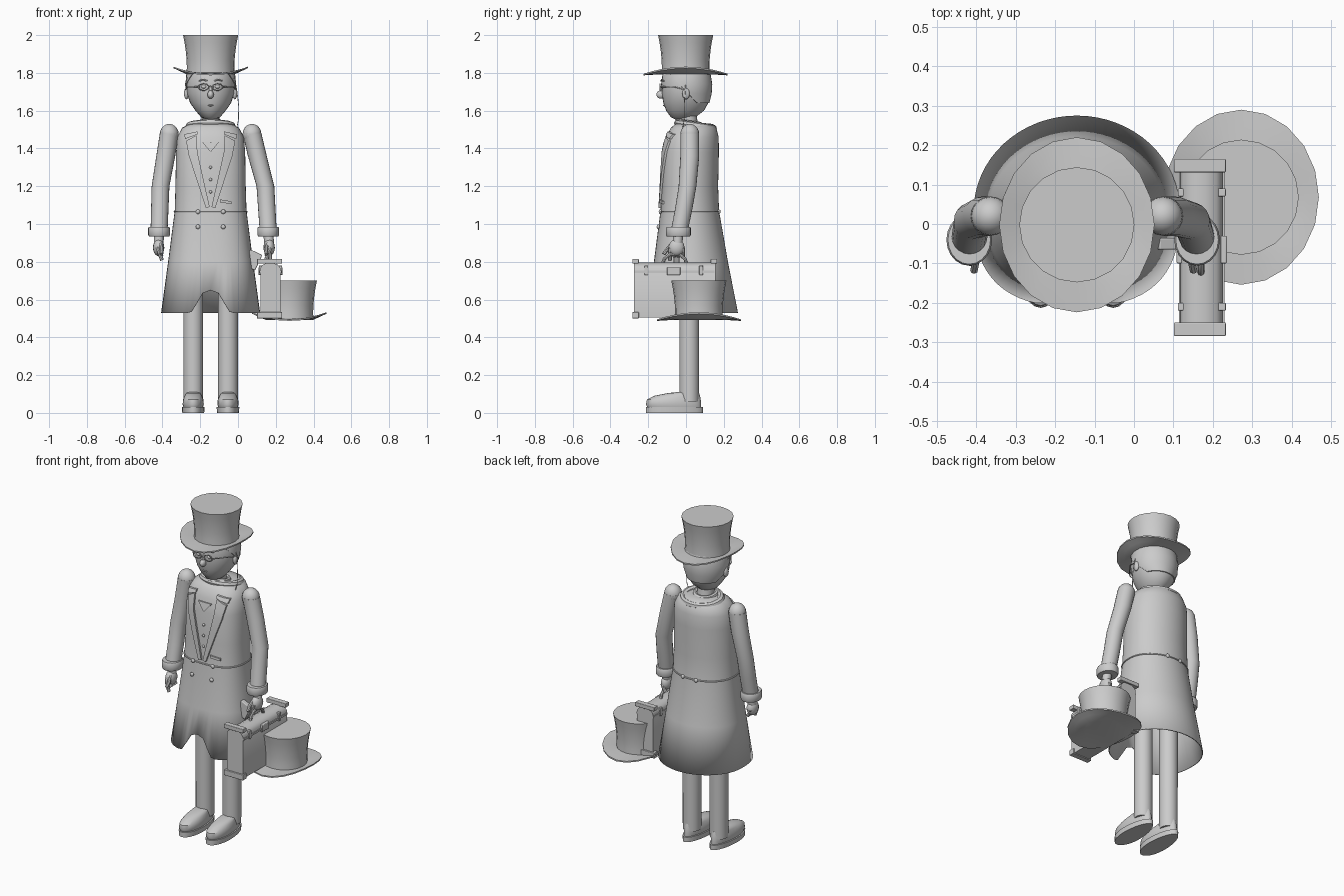
import bpy, bmesh, math
from mathutils import Vector

if "Cube" in bpy.data.objects:
    bpy.data.objects.remove(bpy.data.objects["Cube"])

CX = -0.145  # body centre line
mat = bpy.data.materials.new("plain grey")
mat.diffuse_color = (0.6, 0.6, 0.6, 1)
mat.use_nodes = True
mat.node_tree.nodes["Principled BSDF"].inputs["Base Color"].default_value = mat.diffuse_color


def finish(ob, name, angle=40):
    ob.name = name
    ob.data.materials.clear()
    ob.data.materials.append(mat)
    bpy.ops.object.select_all(action='DESELECT')
    ob.select_set(True)
    bpy.context.view_layer.objects.active = ob
    bpy.ops.object.shade_smooth_by_angle(angle=math.radians(angle))
    return ob


def loft(name, rings, caps=(True, True), angle=40):
    bm = bmesh.new()
    vs = [[bm.verts.new(p) for p in r] for r in rings]
    n = len(vs[0])
    for a, b in zip(vs, vs[1:]):
        for i in range(n):
            bm.faces.new((a[i], a[(i + 1) % n], b[(i + 1) % n], b[i]))
    if caps[0]:
        bm.faces.new(vs[0][::-1])
    if caps[1]:
        bm.faces.new(vs[-1])
    bmesh.ops.recalc_face_normals(bm, faces=bm.faces)
    me = bpy.data.meshes.new(name)
    bm.to_mesh(me)
    bm.free()
    ob = bpy.data.objects.new(name, me)
    bpy.context.collection.objects.link(ob)
    return finish(ob, name, angle)


def ring(x, y, z, rx, ry, n=20):
    return [(x + rx * math.cos(t), y + ry * math.sin(t), z)
            for t in (2 * math.pi * i / n for i in range(n))]


def tube(name, sections, n=20):  # sections: x, y, z, radius
    return loft(name, [ring(x, y, z, r, r, n) for x, y, z, r in sections])


def ball(name, loc, size, rot=(0, 0, 0), seg=16):
    bpy.ops.mesh.primitive_uv_sphere_add(segments=seg, ring_count=seg // 2 + 2, location=loc, rotation=rot)
    ob = bpy.context.object
    ob.scale = size
    return finish(ob, name)


def box(name, loc, size, bevel=0.0, rot=(0, 0, 0)):
    bpy.ops.mesh.primitive_cube_add(size=1, location=loc, rotation=rot)
    ob = bpy.context.object
    ob.scale = size
    bpy.ops.object.transform_apply(location=False, rotation=False)
    if bevel:
        m = ob.modifiers.new("bevel", 'BEVEL')
        m.width, m.segments = bevel, 3
    return finish(ob, name)


def torus(name, loc, r, t, rot=(0, 0, 0), scale=(1, 1, 1)):
    bpy.ops.mesh.primitive_torus_add(major_radius=r, minor_radius=t, major_segments=28,
                                     minor_segments=8, location=loc, rotation=rot)
    bpy.context.object.scale = scale
    return finish(bpy.context.object, name)


def wire(name, pts, r):
    cu = bpy.data.curves.new(name, 'CURVE')
    cu.dimensions, cu.bevel_depth, cu.bevel_resolution, cu.use_fill_caps = '3D', r, 2, True
    sp = cu.splines.new('POLY')
    sp.points.add(len(pts) - 1)
    for p, c in zip(sp.points, pts):
        p.co = (*c, 1)
    ob = bpy.data.objects.new(name, cu)
    bpy.context.collection.objects.link(ob)
    bpy.ops.object.select_all(action='DESELECT')
    ob.select_set(True)
    bpy.context.view_layer.objects.active = ob
    bpy.ops.object.convert(target='MESH')
    return finish(bpy.context.object, name)


# coat: sections of height, half width, front y, back y
COAT = [(0.53, .262, -.21, .275), (0.66, .243, -.19, .25), (0.80, .225, -.17, .222),
        (1.07, .19, -.135, .175), (1.20, .186, -.128, .17), (1.38, .183, -.122, .174),
        (1.46, .176, -.105, .173), (1.51, .15, -.08, .16), (1.53, .11, -.055, .14), (1.535, .06, -.03, .09)]


def section(z):
    for a, b in zip(COAT, COAT[1:]):
        if z <= b[0]:
            k = max(0, (z - a[0]) / (b[0] - a[0]))
            return [p + (q - p) * k for p, q in zip(a, b)][1:]
    return COAT[-1][1:]


def coat_point(t, z):
    rx, f, b = section(z)
    cy, ry = (f + b) / 2, (b - f) / 2
    c, s = math.cos(t), math.sin(t)
    e = 2 / 2.6 if s < 0 else 1  # flatter front
    return (CX + rx * math.copysign(abs(c) ** e, c), cy + ry * math.copysign(abs(s) ** e, s), z)


def front_y(dx, z):
    rx, f, b = section(z)
    return (f + b) / 2 - (b - f) / 2 * (1 - min(1, abs(dx) / rx) ** 2.6) ** (1 / 2.6)


N = 64
angles = [2 * math.pi * i / N for i in range(N)]
hem = []
for t in angles:  # raised notch at the front of the hem
    p = coat_point(t, 0.53)
    lift = min(1, max(0, (0.105 - abs(p[0] - CX)) / 0.07)) if p[1] < 0 else 0
    hem.append(coat_point(t, 0.53 + 0.12 * lift))
coat = loft("coat", [hem] + [[coat_point(t, c[0]) for t in angles] for c in COAT[2:]], (False, True))
coat.modifiers.new("thickness", 'SOLIDIFY').thickness = 0.006
seam = [coat_point(t, 1.065) for t in angles]
wire("waist_seam", seam + seam[:1], 0.005)


# plates that follow the coat front, outline in (offset from centre, z)
def plate(name, outline, lift, steps=6):
    a, b = outline  # two edges joined by quads
    def at(edge, k):
        k *= len(edge) - 1
        i = min(int(k), len(edge) - 2)
        return Vector(edge[i]).lerp(Vector(edge[i + 1]), k - i)
    rings = []
    for i in range(steps + 1):
        p, q = at(a, i / steps), at(b, i / steps)
        pts = [p, p.lerp(q, .5), q]
        front = [(CX + v.x, front_y(v.x, v.y) - lift, v.y) for v in pts]
        back = [(x, y + lift + .002, z) for x, y, z in front[::-1]]
        rings.append(front + back)
    return loft(name, rings, angle=30)


for s, side in ((-1, "left"), (1, "right")):
    plate("lapel_" + side, ([(s * .075, 1.47), (s * .07, 1.38), (s * .005, 1.09)],
                            [(s * .13, 1.44), (s * .115, 1.36), (s * .025, 1.085)]), .012)
    plate("lapel_notch_" + side, ([(s * .07, 1.49), (s * .07, 1.475)],
                                  [(s * .14, 1.475), (s * .135, 1.45)]), .014, 2)
    for z in (1.065, 0.985):
        ball("coat_button", (CX + s * .067, front_y(.067, z) - .004, z), (.012, .009, .012), seg=12)
    ball("back_button", (CX + s * .045, section(1.065)[2] - .002, 1.065), (.012, .01, .012), seg=12)
plate("necktie", ([(-.045, 1.435), (-.004, 1.385)], [(.045, 1.435), (.004, 1.385)]), .008, 3)
plate("breast_pocket", ([(.05, 1.13), (.05, 1.115)], [(.11, 1.12), (.11, 1.105)]), .009, 2)
for z in (1.30, 1.235, 1.17):
    ball("waistcoat_button", (CX, front_y(0, z) - .002, z), (.008, .007, .008), seg=10)

# collar and neck
torus("collar", (CX, .05, 1.52), .10, .02, (math.radians(-8), 0, 0), (1.1, .95, 1))
torus("shirt_collar", (CX, .015, 1.535), .06, .014, (math.radians(-8), 0, 0))
tube("neck", [(CX, .02, 1.48, .055), (CX, .01, 1.56, .048), (CX, .0, 1.62, .055)])

# head: height, half width, front y, back y
HEAD = [(1.553, .02, -.055, .02), (1.565, .05, -.08, .05), (1.60, .08, -.105, .095), (1.64, .108, -.12, .118),
        (1.69, .125, -.128, .13), (1.74, .13, -.132, .133), (1.79, .124, -.125, .125), (1.83, .11, -.11, .11)]
loft("head", [ring(CX, (f + b) / 2, z, w, (b - f) / 2, 28) for z, w, f, b in HEAD])
hair = []
for z, w, f, b in HEAD[3:]:
    y0 = .06 - (z - 1.64) * .95  # hairline moves forward with height
    r = (b - f) / 2 + .006
    c = (f + b) / 2
    a0 = math.asin(max(-.95, min(.95, (y0 - c) / r)))
    arc = [a0 + (math.pi - 2 * a0) * i / 20 for i in range(21)]
    outer = [(CX + (w + .006) * math.cos(t), c + r * math.sin(t), z) for t in arc]
    inner = [(CX + (w - .01) * math.cos(t), c + (r - .016) * math.sin(t), z) for t in arc[::-1]]
    hair.append(outer + inner)
loft("hair", hair)
ball("nose", (CX, -.133, 1.685), (.017, .024, .022))
ball("nose_bridge", (CX, -.128, 1.71), (.009, .012, .025))
ball("mouth", (CX, -.112, 1.628), (.015, .01, .005))
for s, side in ((-1, "left"), (1, "right")):
    ball("ear_" + side, (CX + s * .128, .0, 1.69), (.013, .02, .03))
    ball("eye_" + side, (CX + s * .036, -.124, 1.727), (.014, .01, .01))
    torus("spectacle_rim_" + side, (CX + s * .037, -.138, 1.725), .024, .003, (math.pi / 2, 0, 0), (1.1, .75, 1))
    wire("spectacle_arm_" + side, [(CX + s * .063, -.138, 1.727), (CX + s * .122, -.06, 1.725),
                                   (CX + s * .135, .0, 1.71)], .003)
    wire("eyebrow_" + side, [(CX + s * .018, -.132, 1.757), (CX + s * .04, -.129, 1.765),
                             (CX + s * .062, -.118, 1.757)], .004)
wire("spectacle_bridge", [(CX - .012, -.139, 1.728), (CX + .012, -.139, 1.728)], .003)
wire("spectacle_cord", [(CX + .13, .0, 1.76), (-.005, -.005, 1.70), (.004, -.01, 1.62),
                        (.002, -.01, 1.55), (-.01, -.02, 1.49)], .002)


# top hats with a brim curled up at the sides
def top_hat(name, dx, dy, dz):
    x, y = CX + dx, dy
    def brim(k, drop):
        pts = ring(x, y, 0, .127 + .070 * k, .127 + .095 * k, 20)
        return [(px, py, 1.797 + dz - drop + k * (.038 * ((px - x) / (.127 + .07 * k)) ** 2 - .006))
                for px, py, _ in pts]
    crown = [(1.83, .126), (1.87, .127), (1.92, .132), (1.96, .138), (2.0, .146)]
    rings = [brim(0, .004), brim(.5, .004), brim(1, .004), brim(1, -.004), brim(.5, -.004), brim(0, -.004)]
    rings += [ring(x, y, z + dz, r, r, 20) for z, r in crown]
    loft(name, rings)


top_hat("worn_top_hat", 0, -.002, 0)
top_hat("carried_top_hat", .417, .068, -1.30)

# arms, cuffs and hands
for side, sx, ex, wx, hx, d in (("left", -.364, -.41, -.418, -.42, 1), ("right", .074, .145, .160, .165, -1)):
    ball("shoulder_" + side, (sx, .02, 1.475), (.05, .05, .055))
    tube("sleeve_" + side, [(sx, .02, 1.48, .05), ((sx * .6 + ex * .4), .02, 1.36, .05),
                            (ex, .008, 1.20, .047), ((ex + wx) / 2, -.012, 1.08, .046),
                            (wx, -.036, .96, .045)])
    cuff = loft("cuff_" + side, [ring(wx, -.04, z, r, r + .008) for z, r in
                                 ((.935, .04), (.935, .054), (.943, .058), (.977, .058), (.985, .054))])
    tube("wrist_" + side, [(wx, -.04, .95, .027), (hx, -.045, .90, .026)], 12)
    ball("hand_" + side, (hx, -.05, .875), (.03, .042, .045))
    for i in range(4):
        y = -.085 + i * .023
        tip = -.012 if side == "left" else .0
        wire("finger_" + side, [(hx - .008 * d, y, .875), (hx + .004 * d, y + tip, .845),
                                (hx + .018 * d, y + tip, .828 - .02 * (i == 0))], .010)
    wire("thumb_" + side, [(hx + .01 * d, -.075, .895), (hx + .018 * d, -.10, .865),
                           (hx + .014 * d, -.118, .84)], .010)

# legs and shoes
for side, x in (("left", -.237), ("right", -.053)):
    tube("trouser_" + side, [(x, .017, .06, .052), (x, .017, .95, .053)], 24)
    def shoe(z, w, y0, y1):  # rounded-end outline, wider at the toe
        return [(x + w * math.cos(t) * (1 - .12 * math.sin(t)), (y0 + y1) / 2 + (y1 - y0) / 2 * math.sin(t), z)
                for t in (2 * math.pi * i / 28 for i in range(28))]
    loft("sole_" + side, [shoe(0, .058, -.213, .09), shoe(.03, .06, -.213, .09)])
    loft("shoe_upper_" + side, [shoe(.03, .052, -.205, .08), shoe(.045, .056, -.212, .08), shoe(.07, .054, -.207, .078),
                                shoe(.09, .046, -.17, .074), shoe(.104, .038, -.10, .07), shoe(.11, .025, -.05, .06)])

# travel case
KX, KY = .170, -.06
prof = [(-.052, .505), (.055, .505), (.055, .765), (.04, .785), (.01, .795), (-.02, .793), (-.045, .78), (-.052, .765)]
loft("case_body", [[(KX + a, y, z) for a, z in prof] for y in (-.275, .155)])
for y in (-.267, .148):
    for z, h in ((.803, .025), (.517, .034)):
        box("case_corner", (.167, y, z), (.132, .034, h), .003)
box("case_seam", (KX + .002, KY, .747), (.116, .424, .012))
box("case_latch", (KX + .002, -.065, .75), (.128, .07, .042), .004)
for y in (-.21, .08):
    box("case_strap", (KX + .002, y, .755), (.122, .02, .05), .003)
wire("case_handle", [(KX, -.125, .785), (KX, -.115, .815), (KX, -.085, .84), (KX, -.035, .84),
                     (KX, -.005, .815), (KX, .005, .785)], .009)
# pocket flap standing off the hip
box("hip_flap", (.078, -.05, .81), (.07, .03, .09), .004, (0, math.radians(25), 0))
